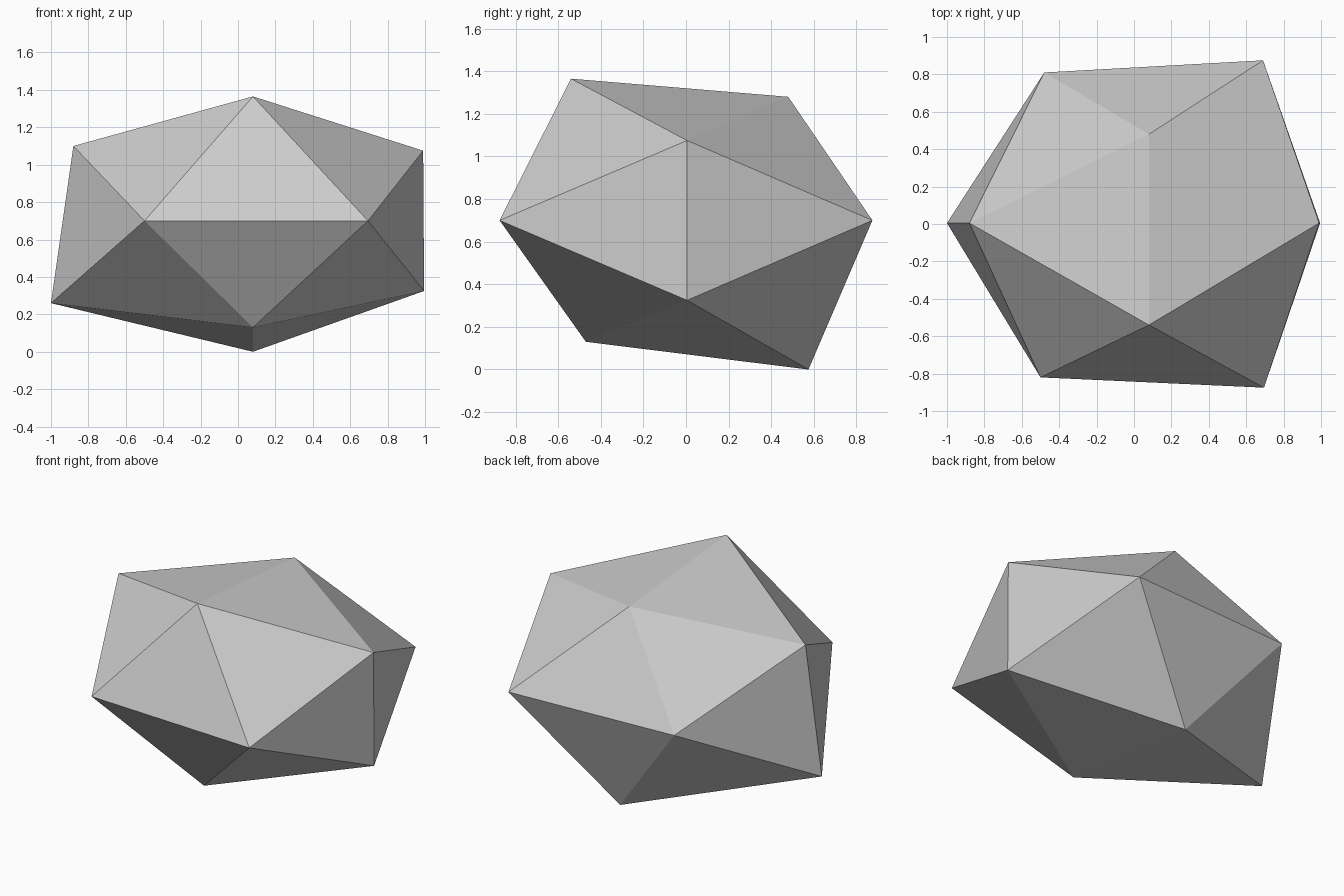
import bpy
import bmesh

if "Cube" in bpy.data.objects:
    bpy.data.objects.remove(bpy.data.objects["Cube"])

# Three crossed, slightly irregular rectangles give the twelve corners
ridge_rect = [(0.08, -0.54, 1.365), (0.08, 0.48, 1.28),
              (0.08, -0.47, 0.13), (0.08, 0.575, 0.0)]
side_rect = [(-0.88, 0.005, 1.10), (0.99, 0.005, 1.075),
             (-1.0, 0.005, 0.26), (0.995, 0.005, 0.325)]
waist_rect = [(-0.50, -0.82, 0.70), (0.695, -0.875, 0.70),
              (-0.48, 0.81, 0.70), (0.69, 0.875, 0.70)]

# Flat-faced boulder wrapped around the corners
bm = bmesh.new()
for corner in ridge_rect + side_rect + waist_rect:
    bm.verts.new(corner)
bmesh.ops.convex_hull(bm, input=bm.verts[:])
bmesh.ops.recalc_face_normals(bm, faces=bm.faces[:])
mesh = bpy.data.meshes.new("boulder")
bm.to_mesh(mesh)
bm.free()

# Plain stone colour
stone = bpy.data.materials.new("light_grey_stone")
stone.diffuse_color = (0.6, 0.6, 0.6, 1.0)
stone.use_nodes = True
stone.node_tree.nodes["Principled BSDF"].inputs["Base Color"].default_value = stone.diffuse_color
mesh.materials.append(stone)

boulder = bpy.data.objects.new("boulder", mesh)
bpy.context.collection.objects.link(boulder)
